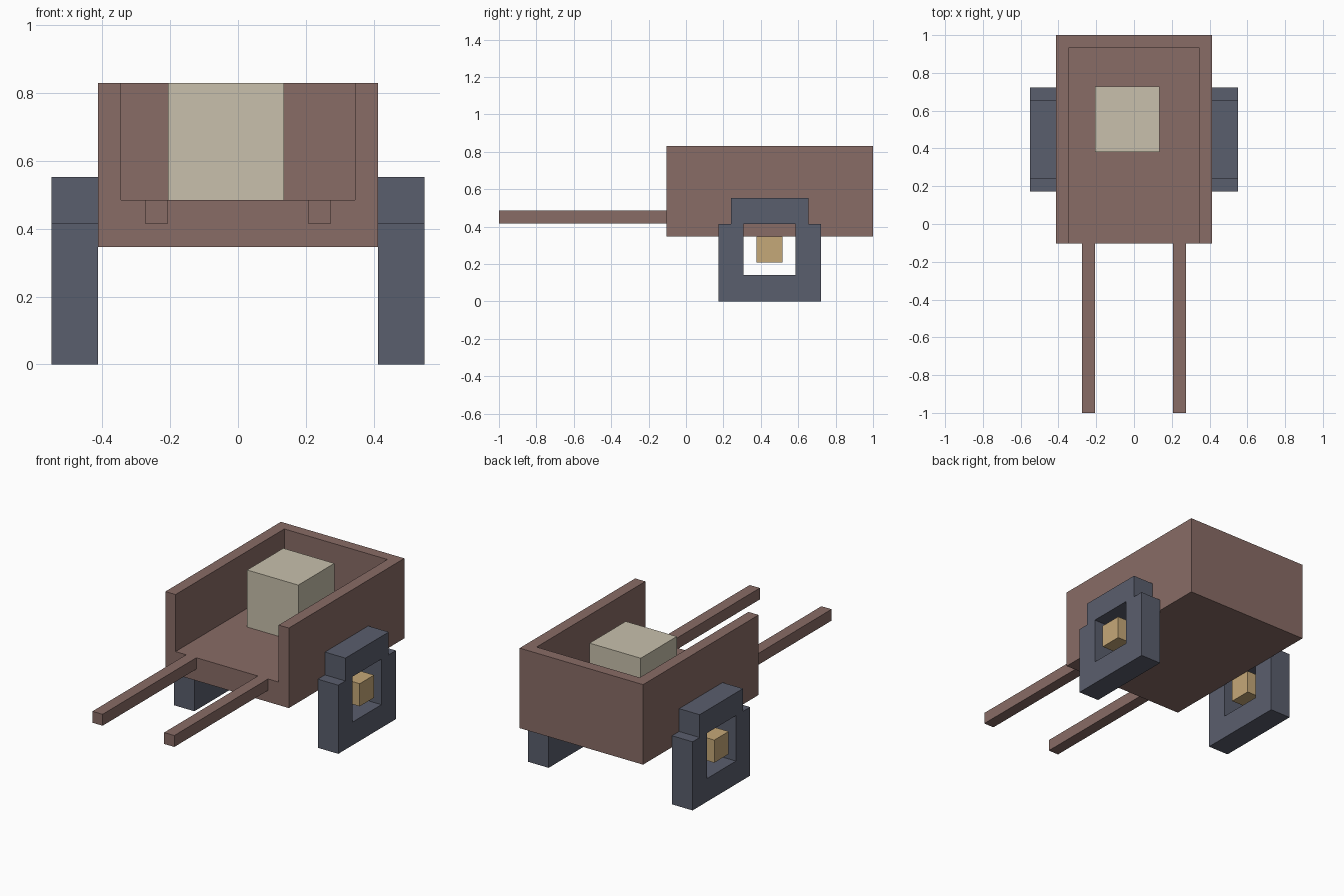
import bpy
import bmesh
from mathutils import Vector

cube = bpy.data.objects.get("Cube")
if cube:
    bpy.data.objects.remove(cube, do_unlink=True)


def material(name, rgb):
    linear = [((c / 255 + 0.055) / 1.055) ** 2.4 for c in rgb] + [1.0]
    mat = bpy.data.materials.new(name)
    mat.use_nodes = True
    mat.diffuse_color = linear
    mat.node_tree.nodes["Principled BSDF"].inputs["Base Color"].default_value = linear
    return mat


def prism(name, outline, x0, x1, mat):
    """Extrude a (y, z) outline from x0 to x1."""
    bm = bmesh.new()
    face = bm.faces.new([bm.verts.new((x0, y, z)) for y, z in outline])
    moved = bmesh.ops.extrude_face_region(bm, geom=[face])["geom"]
    verts = [v for v in moved if isinstance(v, bmesh.types.BMVert)]
    bmesh.ops.translate(bm, verts=verts, vec=Vector((x1 - x0, 0, 0)))
    bmesh.ops.recalc_face_normals(bm, faces=bm.faces)
    mesh = bpy.data.meshes.new(name)
    bm.to_mesh(mesh)
    bm.free()
    obj = bpy.data.objects.new(name, mesh)
    bpy.context.collection.objects.link(obj)
    mesh.materials.append(mat)
    return obj


def box(name, x, y, z, mat):
    outline = [(y[0], z[0]), (y[1], z[0]), (y[1], z[1]), (y[0], z[1])]
    return prism(name, outline, x[0], x[1], mat)


def carve(target, cutter):
    """Cut one solid out of another and discard the cutter."""
    cutter.hide_render = True
    mod = target.modifiers.new("carve", 'BOOLEAN')
    mod.operation = 'DIFFERENCE'
    mod.solver = 'EXACT'
    mod.object = cutter
    bpy.context.view_layer.objects.active = target
    bpy.ops.object.modifier_apply(modifier=mod.name)
    bpy.data.objects.remove(cutter, do_unlink=True)


wood = material("reddish brown wood", (137, 108, 102))
slate = material("slate wheel", (90, 94, 109))
cream = material("cream cargo", (200, 192, 172))
tan = material("tan hub", (197, 168, 120))

# Cart bed: open at the top and front
half_width, floor, top = 0.413, 0.485, 0.83
bed = box("cart_bed", (-half_width, half_width), (-0.104, 1), (0.346, top), wood)
carve(bed, box("bed_cutter", (-0.345, 0.345), (-0.3, 0.935), (floor, 1), wood))

# Cargo block, off centre on the floor
box("cargo_block", (-0.206, 0.136), (0.382, 0.727), (floor, top), cream)

# Stepped wheel outline in the side plane
wheel_outline = [(0.173, 0), (0.723, 0), (0.723, 0.415), (0.655, 0.415),
                 (0.655, 0.553), (0.241, 0.553), (0.241, 0.415), (0.173, 0.415)]

# Handles, wheels and hubs on both sides
for side, s in (("left", 1), ("right", -1)):
    box(side + "_handle", (s * 0.206, s * 0.274), (-1, -0.104), (0.416, floor), wood)
    inner, outer = s * half_width, s * 0.55
    wheel = prism(side + "_wheel", wheel_outline, inner, outer, slate)
    carve(wheel, box("hole_cutter", (s * 0.3, s * 0.7), (0.308, 0.585), (0.14, 0.415), slate))
    box(side + "_hub", (inner, outer), (0.378, 0.515), (0.209, 0.346), tan)
